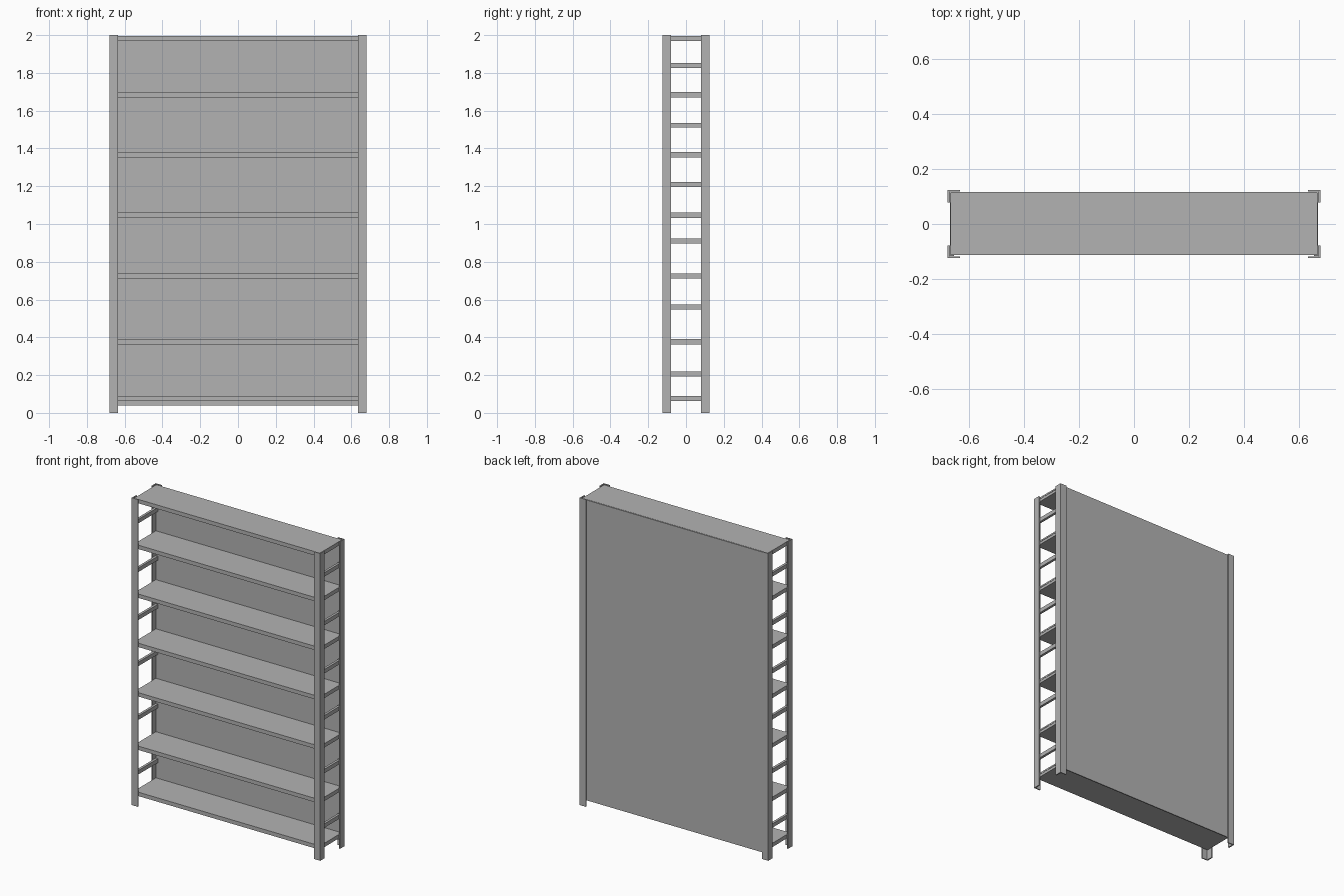
import bpy
import bmesh

if "Cube" in bpy.data.objects:
    bpy.data.objects.remove(bpy.data.objects["Cube"], do_unlink=True)

# Single painted-metal grey
grey = bpy.data.materials.new("grey_metal")
grey.use_nodes = True
GREY = (0.45, 0.45, 0.45, 1)
grey.diffuse_color = GREY
grey.node_tree.nodes["Principled BSDF"].inputs["Base Color"].default_value = GREY

HALF_X, HALF_Y = 0.679, 0.124   # outer half width and depth
FLANGE, SHEET = 0.045, 0.008    # angle post leg width and thickness
END_X = 0.669                   # half length of shelves and back


def finish(name, bm):
    bmesh.ops.recalc_face_normals(bm, faces=bm.faces)
    mesh = bpy.data.meshes.new(name)
    bm.to_mesh(mesh)
    bm.free()
    mesh.materials.append(grey)
    obj = bpy.data.objects.new(name, mesh)
    bpy.context.collection.objects.link(obj)
    return obj


def box(name, low, high):
    bm = bmesh.new()
    bmesh.ops.create_cube(bm, size=1)
    for v in bm.verts:
        v.co = [(a + b) / 2 + c * (b - a) for a, b, c in zip(low, high, v.co)]
    return finish(name, bm)


def angle_post(name, sx, sy):
    # L-shaped section extruded upward
    inner_x, inner_y = HALF_X - FLANGE, HALF_Y - FLANGE
    wall_x, wall_y = HALF_X - SHEET, HALF_Y - SHEET * 0.8
    section = [(HALF_X, HALF_Y), (inner_x, HALF_Y), (inner_x, wall_y),
               (wall_x, wall_y), (wall_x, inner_y), (HALF_X, inner_y)]
    bm = bmesh.new()
    face = bm.faces.new([bm.verts.new((x * sx, y * sy, 0)) for x, y in section])
    top = bmesh.ops.extrude_face_region(bm, geom=[face])["geom"]
    bmesh.ops.translate(bm, vec=(0, 0, 2),
                        verts=[g for g in top if isinstance(g, bmesh.types.BMVert)])
    return finish(name, bm)


# Corner posts
for side, sx in (("left", 1), ("right", -1)):
    for end, sy in (("front", -1), ("back", 1)):
        angle_post(f"{end}_{side}_post", sx, sy)

# Shelves: thin top sheet over a slightly recessed tray
shelf_tops = [0.09, 0.39, 0.738, 1.06, 1.38, 1.698, 1.996]
for i, z in enumerate(shelf_tops):
    box(f"shelf_top_{i}", (-END_X, -0.113, z - 0.01), (END_X, 0.111, z))
    box(f"shelf_tray_{i}", (-END_X + 0.002, -0.11, z - 0.027),
        (END_X - 0.002, 0.111, z - 0.01))

# Side rungs halfway between shelves
rung_heights = [0.205, 0.56, 0.91, 1.21, 1.523, 1.84]
for side, sx in (("left", 1), ("right", -1)):
    for i, z in enumerate(rung_heights):
        xs = sorted((sx * 0.655, sx * 0.671))
        box(f"{side}_rung_{i}", (xs[0], -0.116, z - 0.013), (xs[1], 0.111, z + 0.013))

# Back sheet
box("back_panel", (-END_X, 0.111, 0.04), (END_X, 0.1175, 1.995))
